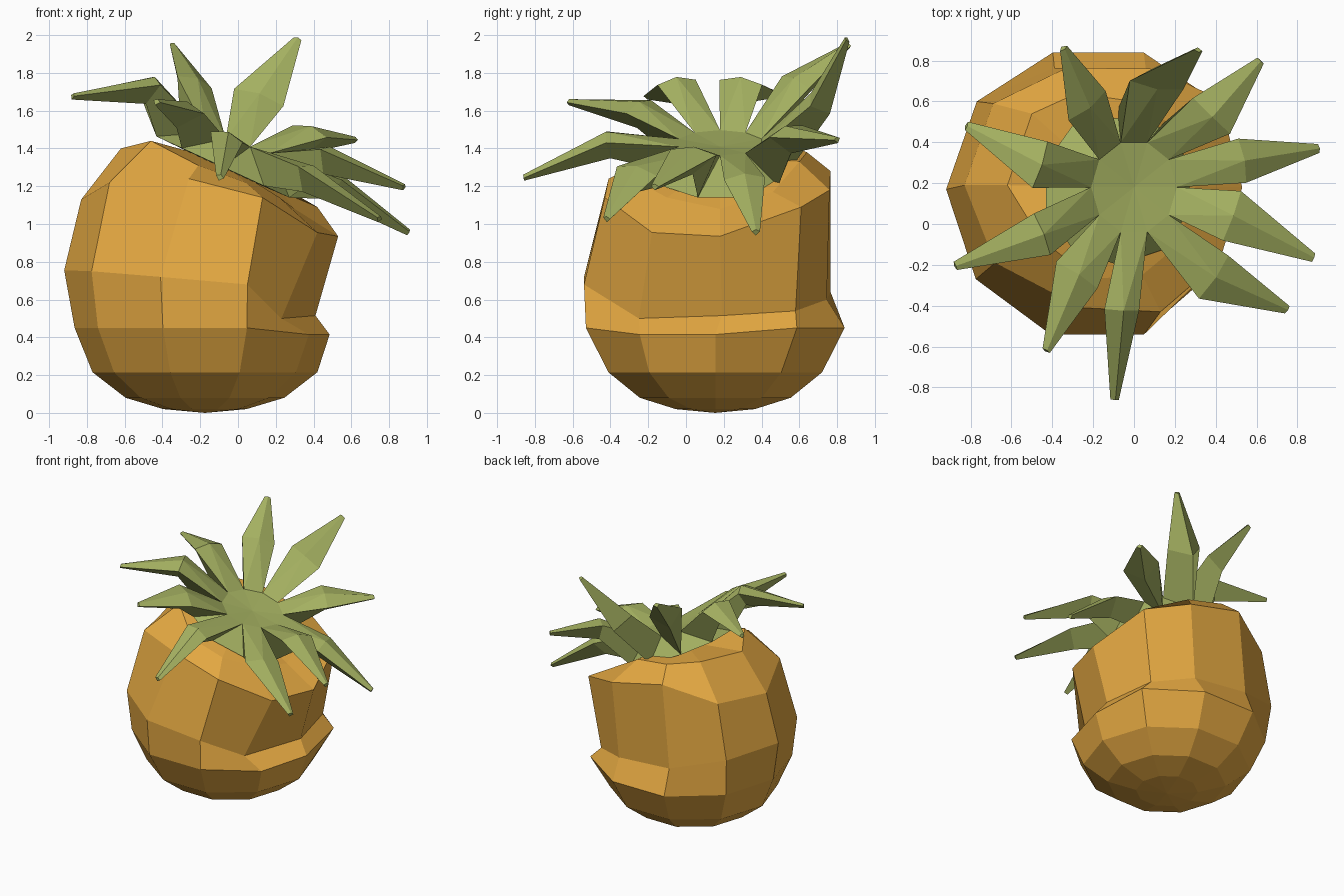
import bpy, bmesh, math
from mathutils import Vector

if "Cube" in bpy.data.objects:
    bpy.data.objects.remove(bpy.data.objects["Cube"])


def material(name, rgb):
    m = bpy.data.materials.new(name)
    m.diffuse_color = (*rgb, 1)
    m.use_nodes = True
    m.node_tree.nodes["Principled BSDF"].inputs["Base Color"].default_value = m.diffuse_color
    return m


def finish(bm, name, mat):
    bmesh.ops.remove_doubles(bm, verts=bm.verts[:], dist=0.0005)
    bmesh.ops.recalc_face_normals(bm, faces=bm.faces[:])
    me = bpy.data.meshes.new(name)
    bm.to_mesh(me)
    bm.free()
    me.materials.append(mat)
    ob = bpy.data.objects.new(name, me)
    bpy.context.collection.objects.link(ob)


orange = material("orange_rind", (0.79, 0.40, 0.055))
green = material("leaf_green", (0.375, 0.44, 0.12))
N = 10

# Body: regular ten-sided bowl below, leaning cap with a notch on the right above
CX, CY = -0.175, 0.155
rings = []
for r, z in [(0.22, 0.02), (0.42, 0.08), (0.595, 0.215)]:
    rings.append([(CX + r * math.cos(math.tau * i / N),
                   CY + r * math.sin(math.tau * i / N), z) for i in range(N)])
lip_r = [0.66, 0.735, 0.72, 0.72, 0.70, 0.69, 0.70, 0.72, 0.72, 0.68]
rings.append([(CX + r * math.cos(math.tau * i / N), CY + r * math.sin(math.tau * i / N),
               0.415 if i in (0, 9) else 0.45) for i, r in enumerate(lip_r)])
# middle ring, pushed in along the notch
rings.append([(0.41, 0.19, 0.515), (0.33, 0.58, 0.54), (0.06, 0.745, 0.60), (-0.39, 0.765, 0.64),
              (-0.77, 0.60, 0.74), (-0.92, 0.17, 0.755), (-0.775, -0.27, 0.75),
              (-0.41, -0.54, 0.72), (0.05, -0.54, 0.68), (0.23, -0.25, 0.50)])
# shoulder ring
rings.append([(0.53, 0.18, 0.935), (0.42, 0.61, 1.09), (0.11, 0.76, 1.18), (-0.33, 0.765, 1.28),
              (-0.69, 0.59, 1.16), (-0.83, 0.19, 1.13), (-0.68, -0.19, 1.22),
              (-0.26, -0.41, 1.24), (0.13, -0.43, 1.14), (0.42, -0.18, 0.955)])
# ring under the crown
rings.append([(0.30, 0.18, 1.08), (0.23, 0.46, 1.17), (0.0, 0.60, 1.33), (-0.28, 0.64, 1.38),
              (-0.50, 0.54, 1.42), (-0.62, 0.19, 1.40), (-0.46, -0.07, 1.44),
              (-0.21, -0.27, 1.31), (0.04, -0.25, 1.22), (0.22, -0.10, 1.14)])
bm = bmesh.new()
vr = [[bm.verts.new(p) for p in ring] for ring in rings]
for a, b in zip(vr, vr[1:]):
    for i in range(N):
        j = (i + 1) % N
        bm.faces.new((a[i], a[j], b[j], b[i]))
bottom = bm.verts.new((CX, CY, 0.0))
top = bm.verts.new((-0.1, 0.18, 1.34))
for i in range(N):
    j = (i + 1) % N
    bm.faces.new((bottom, vr[0][j], vr[0][i]))
    bm.faces.new((top, vr[-1][i], vr[-1][j]))
finish(bm, "fruit_body", orange)

# Crown: ten bent leaves around a tilted hub; (middle, tip, half width), counter-clockwise
leaves = [
    ((0.53, 0.31, 1.24), (0.905, 0.37, 0.96), 0.11),
    ((0.38, 0.53, 1.49), (0.62, 0.80, 1.45), 0.13),
    ((0.11, 0.68, 1.67), (0.315, 0.85, 1.98), 0.14),
    ((-0.23, 0.58, 1.75), (-0.345, 0.86, 1.95), 0.12),
    ((-0.46, 0.29, 1.75), (-0.82, 0.48, 1.69), 0.12),
    ((-0.45, -0.05, 1.75), (-0.875, -0.205, 1.68), 0.11),
    ((-0.28, -0.25, 1.62), (-0.43, -0.62, 1.65), 0.125),
    ((-0.06, -0.42, 1.46), (-0.095, -0.86, 1.25), 0.09),
    ((0.39, -0.26, 1.28), (0.75, -0.42, 1.03), 0.13),
    ((0.48, 0.04, 1.38), (0.88, -0.165, 1.20), 0.13),
]
up = Vector((0.35, 0, 1)).normalized()
bm = bmesh.new()
hub, root = [], []
for i in range(N):
    t = math.tau * i / N
    x = 0.21 * math.cos(t)
    hub.append(bm.verts.new((x, 0.18 + 0.23 * math.sin(t), 1.43 - 0.32 * x)))
    t += math.pi / N
    x = -0.08 + 0.37 * math.cos(t)
    root.append(bm.verts.new((x, 0.18 + 0.38 * math.sin(t), 1.265 - 0.46 * x)))
centre = bm.verts.new((0, 0.18, 1.41))
under = bm.verts.new((-0.05, 0.18, 1.28))
for i, (mid, tip, width) in enumerate(leaves):
    j = (i + 1) % N
    mid, tip = Vector(mid), Vector(tip)
    direction = (tip - Vector((0, 0.18, 1.4))).normalized()
    side = up.cross(direction).normalized()
    n = direction.cross(side)

    def section(c, w, rise, keel):
        return [bm.verts.new(p) for p in
                (c - side * w, c + n * rise, c + side * w, c - n * keel)]
    m = section(mid, width, 0.03, 0.12)
    e = section(tip, 0.022, 0.012, 0.022)
    a, b, k = hub[i], hub[j], root[i]
    bm.faces.new((centre, a, b))
    bm.faces.new((a, m[1], b))
    bm.faces.new((a, m[0], m[1]))
    bm.faces.new((b, m[1], m[2]))
    bm.faces.new((a, k, m[3], m[0]))
    bm.faces.new((k, b, m[2], m[3]))
    for q in range(4):
        p = (q + 1) % 4
        bm.faces.new((m[q], e[q], e[p], m[p]))
    bm.faces.new(e)
    bm.faces.new((b, k, root[j]))          # web between neighbouring leaves
    bm.faces.new((under, root[j], k))
finish(bm, "leaf_crown", green)
